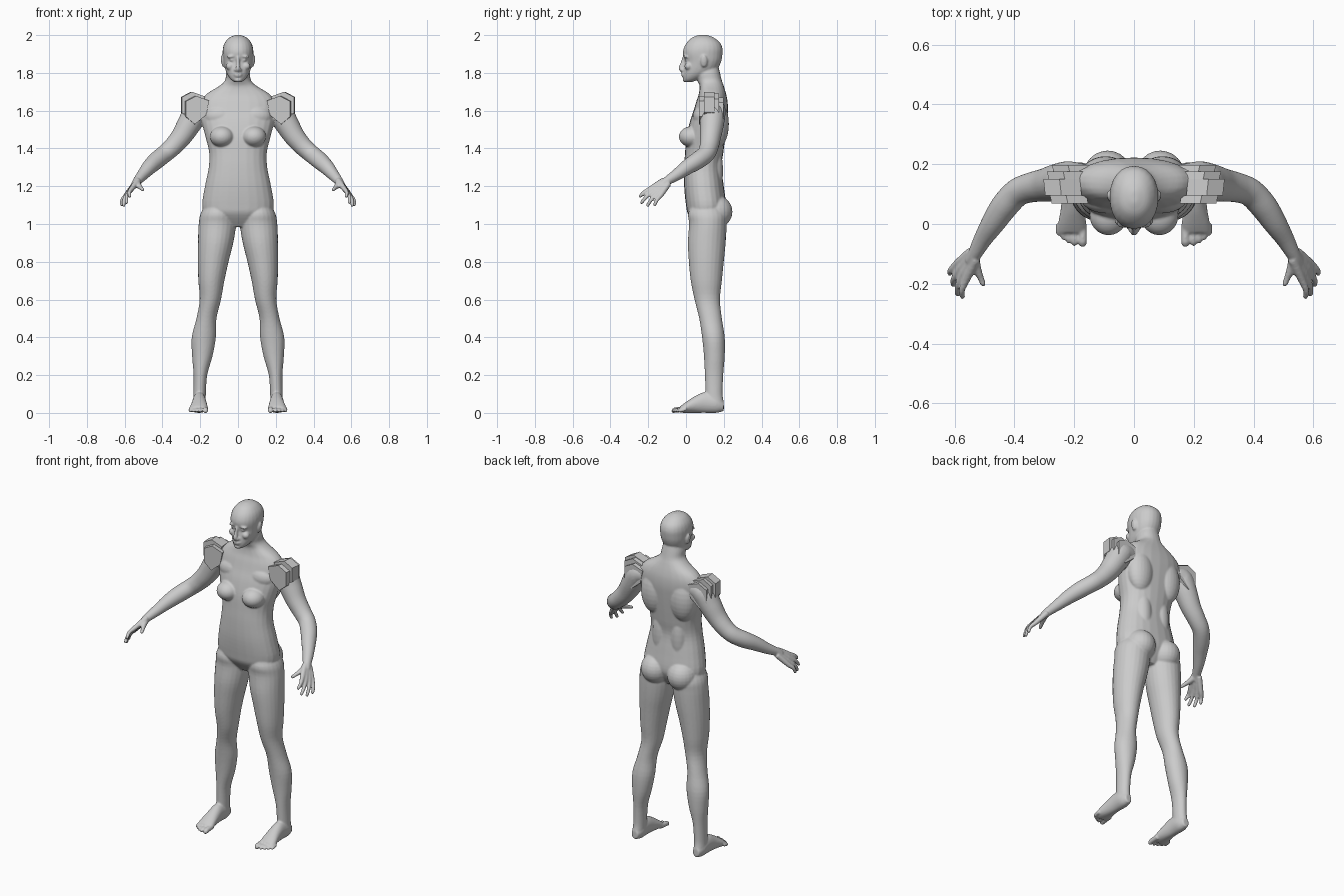
import bpy, bmesh, math
from mathutils import Vector, Matrix

bm = bmesh.new()
X, Y, Z = Vector((1, 0, 0)), Vector((0, 1, 0)), Vector((0, 0, 1))


def spline(rows, n=4):
    """Catmull-Rom through rows of numbers."""
    out = []
    for i in range(len(rows) - 1):
        p0, p1 = rows[max(i - 1, 0)], rows[i]
        p2, p3 = rows[i + 1], rows[min(i + 2, len(rows) - 1)]
        for k in range(n):
            t = k / n
            out.append([0.5 * (2 * b + (c - a) * t + (2 * a - 5 * b + 4 * c - d) * t * t
                               + (3 * b - a - 3 * c + d) * t ** 3)
                        for a, b, c, d in zip(p0, p1, p2, p3)])
    out.append(list(rows[-1]))
    return out


def loft(rows, axis=None, hint=Z, power=2.0, s=1, sides=24):
    """Closed tube through rows of x, y, z, side radius, up radius."""
    pts = spline(rows)
    rings = []
    for i, (x, y, z, ra, rb) in enumerate(pts):
        t = axis or (Vector(pts[min(i + 1, len(pts) - 1)][:3]) - Vector(pts[max(i - 1, 0)][:3])).normalized()
        side = t.cross(hint).normalized()
        up = side.cross(t)
        ring = []
        for k in range(sides):
            a = 2 * math.pi * k / sides
            c, d = math.cos(a), math.sin(a)
            c = math.copysign(abs(c) ** (2 / power), c)
            d = math.copysign(abs(d) ** (2 / power), d)
            p = Vector((x, y, z)) + side * c * max(ra, .002) + up * d * max(rb, .002)
            ring.append(bm.verts.new((p.x * s, p.y, p.z)))
        rings.append(ring)
    for a, b in zip(rings, rings[1:]):
        for k in range(sides):
            j = (k + 1) % sides
            bm.faces.new((a[k], a[j], b[j], b[k]))
    bm.faces.new(rings[0])
    bm.faces.new(rings[-1])


def upright(rows, power=2.0, s=1):
    """Loft of level sections given as z, x min, x max, y front, y back."""
    loft([((a + b) / 2, (f + k) / 2, z, (b - a) / 2, (k - f) / 2) for z, a, b, f, k in rows],
         axis=Z, hint=Y, power=power, s=s)


def blob(c, r, tilt=0.0):
    m = Matrix.Translation(c) @ Matrix.Rotation(tilt, 4, 'Y') @ Matrix.Diagonal((*r, 1))
    bmesh.ops.create_uvsphere(bm, u_segments=24, v_segments=14, radius=1, matrix=m)


# torso and neck: z, half width, front, back
torso = [(.985, .09, .06, .16), (1.05, .17, .012, .20), (1.1, .19, 0, .212), (1.2, .175, -.01, .2),
         (1.3, .155, -.01, .188), (1.38, .153, -.005, .198), (1.46, .172, .002, .208),
         (1.54, .192, .02, .217), (1.6, .2, .04, .222), (1.65, .195, .055, .22),
         (1.69, .165, .068, .212), (1.73, .1, .072, .2), (1.76, .069, .06, .19),
         (1.8, .063, .048, .18), (1.84, .05, .06, .17)]
upright([(z, -w, w, f, b) for z, w, f, b in torso], power=2.25)

# head
head = [(1.752, .02, -.004, .03), (1.765, .038, -.014, .07), (1.79, .056, -.016, .12),
        (1.82, .068, -.014, .165), (1.86, .077, -.007, .186), (1.9, .081, -.016, .193),
        (1.93, .080, -.012, .193), (1.96, .070, .004, .18), (1.987, .046, .033, .147),
        (2.001, .012, .07, .11)]
upright([(z, -w, w, f, b) for z, w, f, b in head], power=2.15)

# nose, lips, chin
loft([(0, -.008, 1.885, .008, .01), (0, -.018, 1.85, .009, .012), (0, -.025, 1.822, .013, .014),
      (0, -.015, 1.808, .01, .008)], hint=Y)
blob((0, -.014, 1.793), (.024, .012, .006))
blob((0, -.012, 1.783), (.021, .012, .006))
blob((0, -.004, 1.763), (.022, .014, .012))

for s in (1, -1):
    # brow, eye, cheek, ear
    blob((s * .033, .002, 1.887), (.026, .016, .008), s * .12)
    blob((s * .031, .006, 1.868), (.014, .013, .009))
    blob((s * .043, .012, 1.835), (.022, .02, .02))
    blob((s * .013, -.017, 1.815), (.008, .01, .008))
    blob((s * .081, .095, 1.862), (.009, .018, .033), s * .15)

    # chest, shoulder blade, buttock
    blob((s * .085, .03, 1.462), (.064, .068, .055))
    blob((s * .09, .09, 1.57), (.09, .055, .06))
    blob((s * .095, .165, 1.53), (.08, .062, .13))
    blob((s * .06, .15, 1.28), (.05, .046, .16))
    blob((s * .088, .155, 1.065), (.085, .091, .088))

    # leg
    upright([(1.14, .05, .15, .05, .16), (1.06, .018, .196, .012, .212), (1.0, .01, .208, .016, .215),
             (.9, .025, .212, .01, .21), (.8, .05, .213, .015, .2), (.7, .072, .21, .025, .19),
             (.6, .09, .203, .045, .18), (.5, .114, .22, .07, .19), (.4, .117, .245, .085, .205),
             (.3, .135, .243, .095, .205), (.2, .163, .235, .1, .197), (.1, .17, .236, .103, .194),
             (.05, .172, .238, .1, .2), (.012, .18, .23, .11, .19)], s=s)

    # foot and toes
    loft([(.205, .2, .035, .02, .025), (.205, .16, .048, .035, .048), (.205, .1, .055, .036, .055),
          (.205, .05, .045, .04, .045), (.207, 0, .029, .047, .029), (.208, -.03, .018, .046, .017)],
         axis=-Y, s=s)
    for x, tip, r in ((.172, -.072, .015), (.198, -.069, .011), (.218, -.061, .010),
                      (.236, -.049, .010), (.252, -.035, .010)):
        loft([(x, 0, .02, r, r), (x, tip + .02, .016, r, r), (x, tip + .004, .012, r * .9, r * .9),
              (x, tip - .005, .01, r * .4, r * .4)], axis=-Y, s=s, sides=12)

    # arm
    arm = [(.16, .145, 1.61, .055), (.215, .142, 1.60, .068), (.255, .138, 1.535, .064),
           (.298, .13, 1.465, .056), (.345, .122, 1.41, .050), (.39, .105, 1.37, .047),
           (.433, .06, 1.335, .046), (.47, .005, 1.30, .040), (.505, -.05, 1.26, .031),
           (.535, -.105, 1.225, .023), (.548, -.125, 1.207, .020)]
    loft([(*p, p[3]) for p in arm], s=s)

    # hand: each finger runs from wrist over knuckle to tip
    wrist, k0, k1 = Vector((.537, -.105, 1.222)), Vector((.562, -.188, 1.187)), Vector((.594, -.135, 1.15))
    tips = ((.573, -.248, 1.142), (.590, -.240, 1.108), (.605, -.207, 1.092), (.616, -.168, 1.096))
    for i, tip in enumerate(tips):
        k, tip = k0.lerp(k1, i / 3), Vector(tip)
        mid = k.lerp(tip, .5) + Vector((.008, -.003, .004))
        root = wrist + (k - k0.lerp(k1, .5)) * .45
        loft([(*root, .017, .017), (*root.lerp(k, .6), .0155, .0155), (*k, .0135, .0135),
              (*mid, .0105, .0105), (*mid.lerp(tip, .85), .009, .009), (*tip, .005, .005)], s=s, sides=12)
    loft([(.535, -.11, 1.22, .018, .018), (.527, -.145, 1.205, .016, .016),
          (.513, -.18, 1.19, .011, .011), (.505, -.2, 1.182, .0095, .0095),
          (.502, -.208, 1.178, .005, .005)], s=s, sides=12)

bmesh.ops.recalc_face_normals(bm, faces=bm.faces)
mesh = bpy.data.meshes.new("body")
bm.to_mesh(mesh)
bm.free()
body = bpy.data.objects.new("body", mesh)
bpy.context.collection.objects.link(body)

# fuse all body parts into one skin
remesh = body.modifiers.new("fuse", 'REMESH')
remesh.mode = 'VOXEL'
remesh.voxel_size = .0052
remesh.use_smooth_shade = True
smooth = body.modifiers.new("soften", 'SMOOTH')
smooth.factor = .5
smooth.iterations = 4

# stepped shoulder pads: outline in x, z pushed along y in staggered strips
outline = [(.175, 1.675), (.243, 1.70), (.297, 1.672), (.297, 1.59), (.25, 1.55), (.19, 1.60)]
pad = bmesh.new()
for y0, y1, dx, dz in ((.068, .095, -.022, -.022), (.095, .15, 0, 0),
                       (.15, .175, -.012, -.010), (.175, .198, -.028, -.03)):
    face = pad.faces.new([pad.verts.new((x + dx, y0, z + dz)) for x, z in outline])
    ext = bmesh.ops.extrude_face_region(pad, geom=[face], use_keep_orig=True)
    for v in [g for g in ext["geom"] if isinstance(g, bmesh.types.BMVert)]:
        v.co.y = y1
        v.co.x += .006
bmesh.ops.recalc_face_normals(pad, faces=pad.faces)
pmesh = bpy.data.meshes.new("shoulder_pads")
pad.to_mesh(pmesh)
pad.free()
pads = bpy.data.objects.new("shoulder_pads", pmesh)
bpy.context.collection.objects.link(pads)
pads.modifiers.new("both_sides", 'MIRROR').use_axis[0] = True
